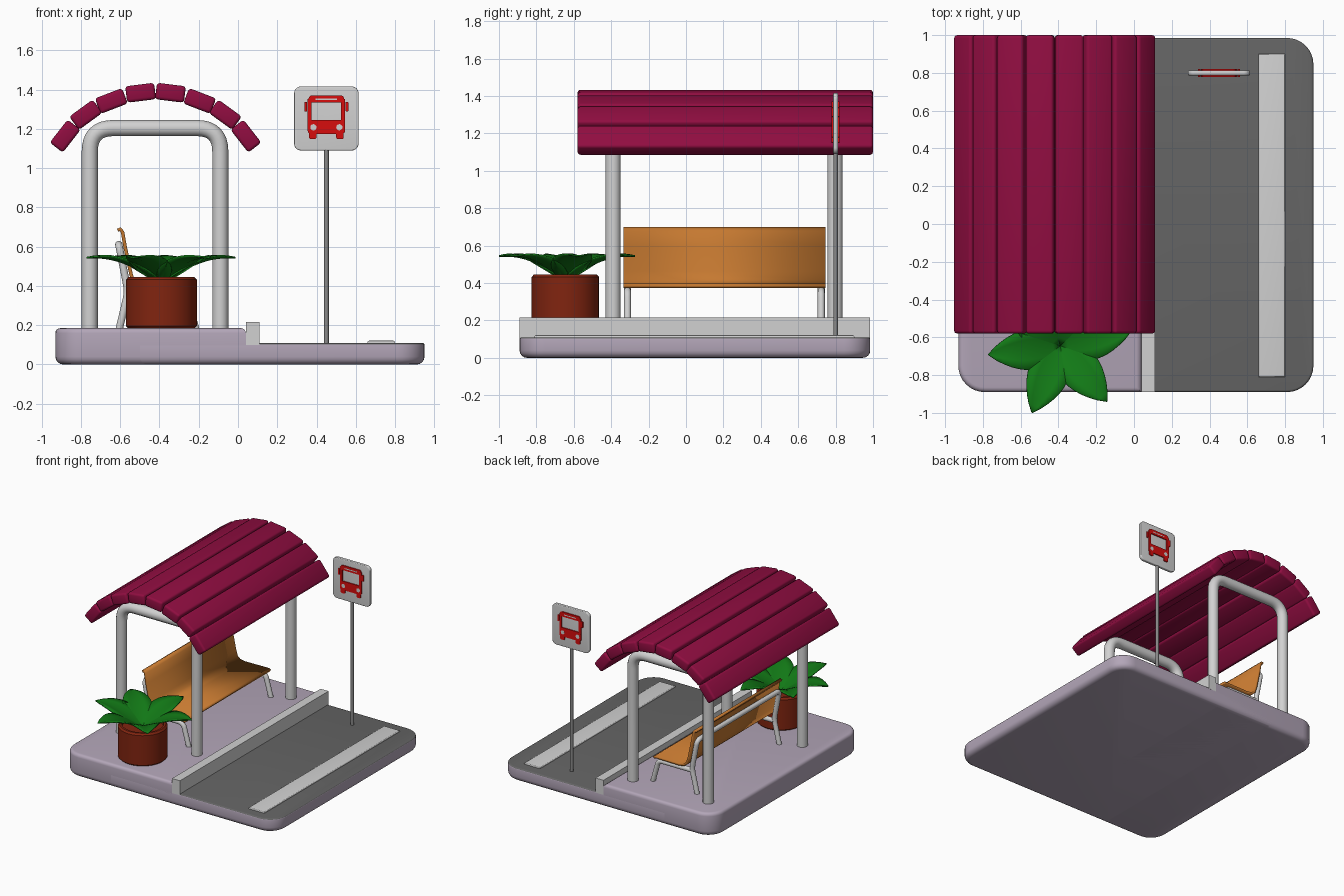
import bpy, bmesh, math
from math import radians, sin, cos, pi
from mathutils import Vector, Matrix

cube = bpy.data.objects.get("Cube")
if cube:
    bpy.data.objects.remove(cube, do_unlink=True)


def material(name, *rgb):
    m = bpy.data.materials.new(name)
    m.use_nodes = True
    m.diffuse_color = (*rgb, 1)
    m.node_tree.nodes["Principled BSDF"].inputs["Base Color"].default_value = (*rgb, 1)
    return m


LAVENDER = material("lavender concrete", .45, .38, .48)
ASPHALT = material("asphalt grey", .13, .13, .13)
WHITE = material("painted white", .64, .64, .64)
STEEL = material("pole grey", .25, .25, .25)
ROOF = material("roof crimson", .28, .004, .052)
WOOD = material("bench wood", .56, .19, .03)
CLAY = material("pot clay", .22, .018, .005)
LEAF = material("leaf green", .006, .19, .008)
RED = material("sign red", .68, .004, .004)


def finish(name, bm, *mats):
    bmesh.ops.recalc_face_normals(bm, faces=bm.faces)
    me = bpy.data.meshes.new(name)
    bm.to_mesh(me)
    bm.free()
    for m in mats:
        me.materials.append(m)
    ob = bpy.data.objects.new(name, me)
    bpy.context.collection.objects.link(ob)
    bpy.ops.object.select_all(action="DESELECT")
    ob.select_set(True)
    bpy.context.view_layer.objects.active = ob
    bpy.ops.object.shade_smooth_by_angle(angle=radians(35))
    return ob


def bevel(bm, edges, radius, segments):
    if radius:
        bmesh.ops.bevel(bm, geom=list(edges), offset=radius, segments=segments,
                        profile=.5, affect="EDGES", clamp_overlap=True)


def slab(x, y, z, corner=0, top=0, bottom=0, sides=(-1, 1)):
    """Box between ranges, with rounded vertical corners and rims."""
    bm = bmesh.new()
    bmesh.ops.create_cube(bm, size=1)
    size = [r[1] - r[0] for r in (x, y, z)]
    mid = [(r[1] + r[0]) / 2 for r in (x, y, z)]
    bmesh.ops.transform(bm, matrix=Matrix.Translation(mid) @ Matrix.Diagonal((*size, 1)), verts=bm.verts)
    upright = [e for e in bm.edges if abs(e.verts[0].co.z - e.verts[1].co.z) > 1e-4
               and (e.verts[0].co.x - mid[0] > 0) * 2 - 1 in sides]
    bevel(bm, upright, corner, 8)
    for level, radius in ((z[1], top), (z[0], bottom)):
        rim = [e for e in bm.edges if all(abs(v.co.z - level) < 1e-5 for v in e.verts)]
        bevel(bm, rim, radius, 4)
    return bm


def tube(name, points, radius, mat, fillet=0):
    """Round tube along a path whose inner corners are filleted."""
    pts = [Vector(p) for p in points]
    path = [pts[0]]
    for a, b, c in zip(pts, pts[1:], pts[2:]):
        p, q = b + (a - b).normalized() * fillet, b + (c - b).normalized() * fillet
        for i in range(9):
            t = i / 8
            path.append(p * (1 - t) ** 2 + b * (2 * t * (1 - t)) + q * t * t)
    path.append(pts[-1])
    cu = bpy.data.curves.new(name, "CURVE")
    cu.dimensions = "3D"
    cu.bevel_depth, cu.bevel_resolution, cu.use_fill_caps = radius, 5, True
    sp = cu.splines.new("POLY")
    sp.points.add(len(path) - 1)
    for pt, co in zip(sp.points, path):
        pt.co = (*co, 1)
    cu.materials.append(mat)
    ob = bpy.data.objects.new(name, cu)
    bpy.context.collection.objects.link(ob)
    return ob


# Ground: road slab, raised pavement, kerb and lane line
DEPTH = (-.89, .985)
bm = slab((-.5, .95), DEPTH, (0, .11), .14, .012, .04, (1,))
bm.normal_update()
for f in bm.faces:
    f.material_index = int(f.normal.z > .5)
finish("road", bm, LAVENDER, ASPHALT)
finish("pavement", slab((-.93, .04), DEPTH, (0, .185), .14, .025, .04, (-1,)), LAVENDER)
finish("kerb", slab((.04, .11), DEPTH, (.1, .216)), WHITE)
finish("lane_line", slab((.66, .8), (-.81, .9), (.1, .121), 0, .008), WHITE)

# Shelter frames
for name, y in (("front_frame", -.39), ("back_frame", .797)):
    tube(name, [(-.755, y, .17), (-.755, y, 1.204), (-.09, y, 1.204), (-.09, y, .17)],
         .041, WHITE, .12)

# Arched roof of planks, mirrored about the shelter centre
MID = -.42
for i, (dx, z, tilt) in enumerate(((.076, 1.384, 7), (.225, 1.342, 21), (.355, 1.272, 36), (.46, 1.163, 52))):
    for side, word in ((-1, "left"), (1, "right")):
        bm = slab((-.074, .074), (-.58, 1), (-.042, .042))
        bevel(bm, bm.edges, .016, 3)
        bmesh.ops.transform(bm, verts=bm.verts, matrix=Matrix.Translation((MID + side * dx, 0, z))
                            @ Matrix.Rotation(radians(side * tilt), 4, "Y"))
        finish(f"roof_plank_{word}_{i + 1}", bm, ROOF)

# Bench: bent wooden board on a tube frame
profile = [(-.612, .683), (-.6, .69), (-.588, .675), (-.575, .6), (-.545, .46), (-.53, .415),
           (-.505, .393), (-.46, .385), (-.25, .388), (-.235, .38)]
bm = bmesh.new()
rows = [[bm.verts.new((x, y, z)) for x, z in profile] for y in (-.335, .745)]
for i in range(len(profile) - 1):
    bm.faces.new((rows[0][i], rows[1][i], rows[1][i + 1], rows[0][i + 1]))
board = finish("bench_board", bm, WOOD)
solid = board.modifiers.new("thickness", "SOLIDIFY")
solid.thickness, solid.offset = .018, 0

ends = (-.313, .723)
back = [(-.605, .18), (-.56, .37), (-.607, .61)]
tube("bench_back_frame", [(x, ends[0], z) for x, z in back]
     + [(x, ends[1], z) for x, z in reversed(back)], .019, WHITE, .04)
for i, y in enumerate(ends):
    tube(f"bench_front_leg_{i + 1}", [(-.215, y, .18), (-.265, y, .358), (-.56, y, .358)], .019, WHITE, .04)

# Stop sign post and panel
SIGN_X, SIGN_Y, SIGN_Z = .45, .8, 1.253
tube("sign_pole", [(SIGN_X, SIGN_Y, .1), (SIGN_X, SIGN_Y, 1.12)], .0125, STEEL)


def upright_plate(name, bm, mat, y=SIGN_Y):
    ob = finish(name, bm, mat)
    ob.rotation_euler.x = pi / 2
    ob.location = (SIGN_X, y, SIGN_Z)
    return ob


upright_plate("sign_panel", slab((-.164, .164), (-.163, .163), (-.013, .013), .035, .006, .006), WHITE)

# Bus symbol on both faces of the panel: (x range, height range, corner)
symbol = {
    "roof": ((-.09, .09), (.08, .118), .018),
    "body": ((-.095, .095), (-.078, -.008), .015),
    "pillar": ((.075, .095), (-.02, .1), 0),
    "mirror": ((.098, .112), (.035, .085), .005),
    "wheel": ((.05, .088), (-.105, -.07), .01),
}
for face, y in (("front", SIGN_Y - .0165), ("back", SIGN_Y + .0165)):
    for part, (xr, zr, corner) in symbol.items():
        for s in ((1,) if xr[0] < 0 else (-1, 1)):
            span = sorted((s * xr[0], s * xr[1]))
            upright_plate(f"bus_{part}_{face}", slab(span, zr, (-.0045, .0045), corner), RED, y)
    for s in (-1, 1):
        bm = bmesh.new()
        bmesh.ops.create_cone(bm, cap_ends=True, segments=16, radius1=.016, radius2=.016, depth=.0095,
                              matrix=Matrix.Translation((s * .066, -.045, 0)))
        upright_plate(f"bus_headlight_{face}", bm, WHITE, y)
    upright_plate(f"bus_header_{face}", slab((-.055, .055), (.094, .101), (-.005, .005)), WHITE, y)

# Plant pot with a recessed top
POT = Vector((-.39, -.645, 0))
bm = bmesh.new()
outline = [(0, .185), (.17, .185), (.18, .195), (.18, .432), (.168, .446), (.152, .446), (.15, .42), (0, .42)]
verts = [bm.verts.new((r, 0, z)) for r, z in outline]
edges = [bm.edges.new(pair) for pair in zip(verts, verts[1:])]
bmesh.ops.spin(bm, geom=verts + edges, cent=(0, 0, 0), axis=(0, 0, 1), angle=2 * pi, steps=32)
bmesh.ops.remove_doubles(bm, verts=bm.verts, dist=1e-5)
bmesh.ops.translate(bm, vec=POT, verts=bm.verts)
finish("plant_pot", bm, CLAY)

# Arching leaves with a folded midrib
for i, turn in enumerate((247, 310, 12, 75, 138, 187)):
    bm = bmesh.new()
    rows = []
    for k in range(11):
        t = k / 10
        r, z = .385 * t, .42 + .128 * sin(min(1, t * 1.15) * pi / 2)
        half = .1 * sin(pi * t ** .8) ** .8 + .012 * (1 - t) if k < 10 else .001
        rows.append([bm.verts.new((r, s * half, z + abs(s) * half * .18)) for s in (-1, -.5, 0, .5, 1)])
    for a, b in zip(rows, rows[1:]):
        for j in range(4):
            bm.faces.new((a[j], b[j], b[j + 1], a[j + 1]))
    bmesh.ops.transform(bm, verts=bm.verts,
                        matrix=Matrix.Translation(POT) @ Matrix.Rotation(radians(turn), 4, "Z"))
    leaf = finish(f"leaf_{i + 1}", bm, LEAF)
    leaf.modifiers.new("thickness", "SOLIDIFY").thickness = .008
